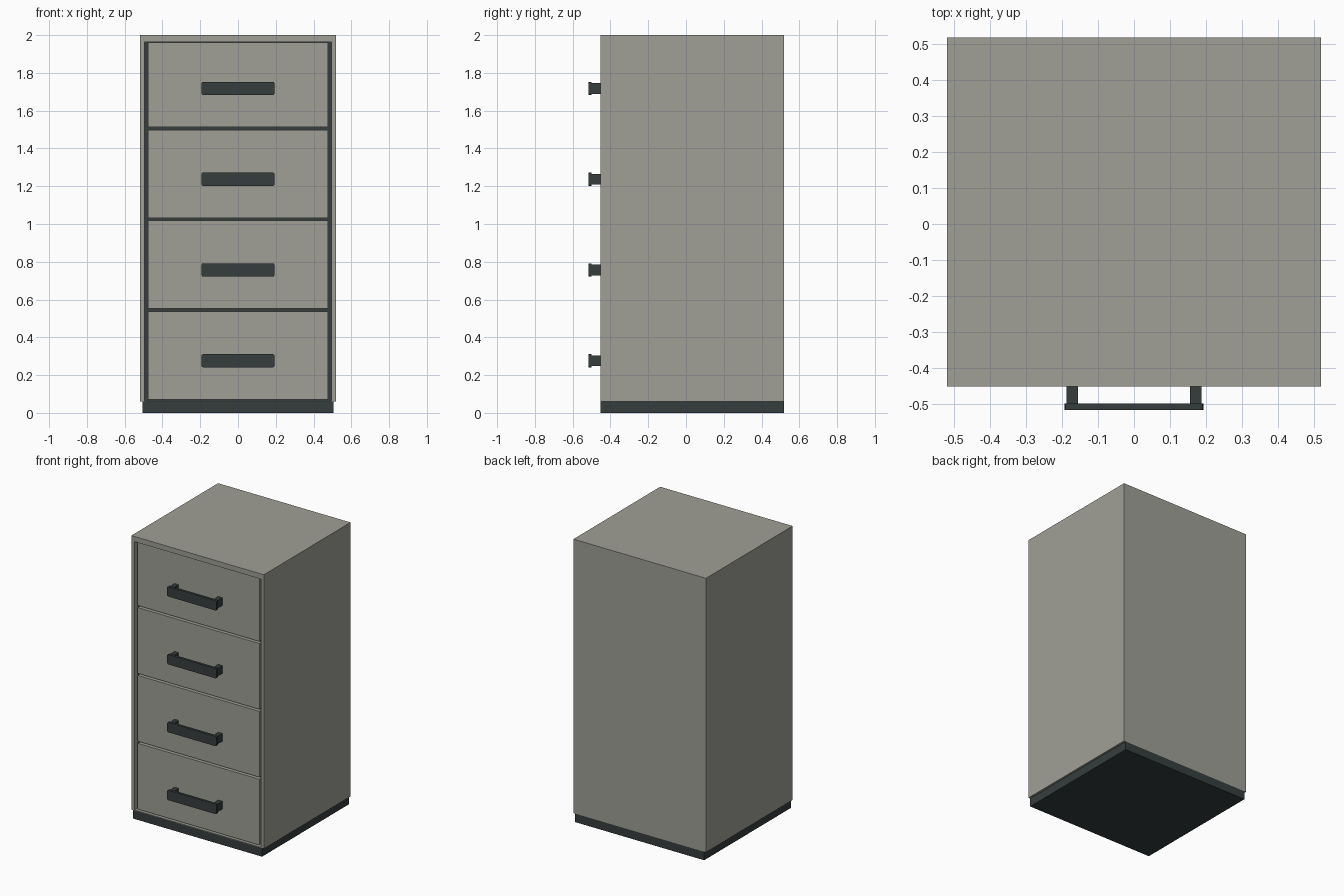
import bpy
import bmesh
from mathutils import Vector

if "Cube" in bpy.data.objects:
    bpy.data.objects.remove(bpy.data.objects["Cube"], do_unlink=True)


def material(name, rgb):
    m = bpy.data.materials.new(name)
    m.use_nodes = True
    m.diffuse_color = (*rgb, 1)
    bsdf = next(n for n in m.node_tree.nodes if n.type == "BSDF_PRINCIPLED")
    bsdf.inputs["Base Color"].default_value = (*rgb, 1)
    return m


grey = material("warm grey steel", (0.35, 0.35, 0.31))
dark = material("dark slate", (0.037, 0.047, 0.048))

FRONT, BACK = -0.452, 0.518      # cabinet depth range
DRAWER_FRONT = -0.442            # drawers sit slightly inside the shell
RECESS = -0.412                  # floor of the drawer opening
PITCH = 0.4805


def box_mesh(x, y, z):
    """Box spanning the three (low, high) ranges."""
    bm = bmesh.new()
    bmesh.ops.create_cube(bm, size=1)
    for v in bm.verts:
        v.co = Vector([r[0] if c < 0 else r[1] for c, r in zip(v.co, (x, y, z))])
    return bm


def finish(bm, name, *mats):
    bmesh.ops.recalc_face_normals(bm, faces=bm.faces)
    me = bpy.data.meshes.new(name)
    bm.to_mesh(me)
    bm.free()
    for m in mats:
        me.materials.append(m)
    ob = bpy.data.objects.new(name, me)
    bpy.context.collection.objects.link(ob)
    return ob


def front_face(bm):
    return min(bm.faces, key=lambda f: f.calc_center_median().y)


# Cabinet shell with a recessed opening whose floor is dark
bm = box_mesh((-0.519, 0.519), (FRONT, BACK), (0.06, 2))
opening = front_face(bm)
bmesh.ops.inset_region(bm, faces=[opening], thickness=0.033)
for v in opening.verts:
    v.co.z = 1.963 if v.co.z > 1 else 0.064
floor = bmesh.ops.extrude_discrete_faces(bm, faces=[opening])["faces"][0]
for v in floor.verts:
    v.co.y = RECESS
floor.material_index = 1
finish(bm, "cabinet_shell", grey, dark)

# Plinth
finish(box_mesh((-0.505, 0.505), (FRONT, BACK), (0, 0.06)), "plinth", dark)

# Four drawers with handles and label holders
for i in range(4):
    base = 0.071 + i * PITCH
    top = min(base + 0.466, 1.962)
    finish(box_mesh((-0.476, 0.476), (DRAWER_FRONT, RECESS + 0.002), (base, top)),
           f"drawer_front_{i + 1}", grey)

    # Handle bar, rounded at the corners seen from the front
    mid = base + 0.205
    bm = box_mesh((-0.193, 0.193), (-0.517, -0.499), (mid - 0.035, mid + 0.035))
    corners = [e for e in bm.edges if abs(e.verts[0].co.y - e.verts[1].co.y) > 0.01]
    bmesh.ops.bevel(bm, geom=corners, offset=0.008, segments=2, profile=0.5,
                    affect="EDGES")
    finish(bm, f"handle_bar_{i + 1}", dark)

    # Handle posts
    for side, s in (("right", -1), ("left", 1)):
        x = sorted((s * 0.155, s * 0.187))
        finish(box_mesh(x, (-0.5, DRAWER_FRONT), (mid - 0.028, mid + 0.028)),
               f"handle_post_{side}_{i + 1}", dark)

    # Label holder: open rectangular frame
    mid = base + 0.364
    bm = box_mesh((-0.124, 0.124), (-0.459, DRAWER_FRONT), (mid - 0.04, mid + 0.04))
    window = front_face(bm)
    bmesh.ops.delete(bm, geom=[f for f in bm.faces if f is not window],
                     context="FACES")
    bmesh.ops.inset_region(bm, faces=[window], thickness=0.022)
    bmesh.ops.delete(bm, geom=[window], context="FACES")
    ring = bmesh.ops.extrude_face_region(bm, geom=bm.faces[:])["geom"]
    for v in ring:
        if isinstance(v, bmesh.types.BMVert):
            v.co.y = DRAWER_FRONT
    finish(bm, f"label_holder_{i + 1}", dark)
